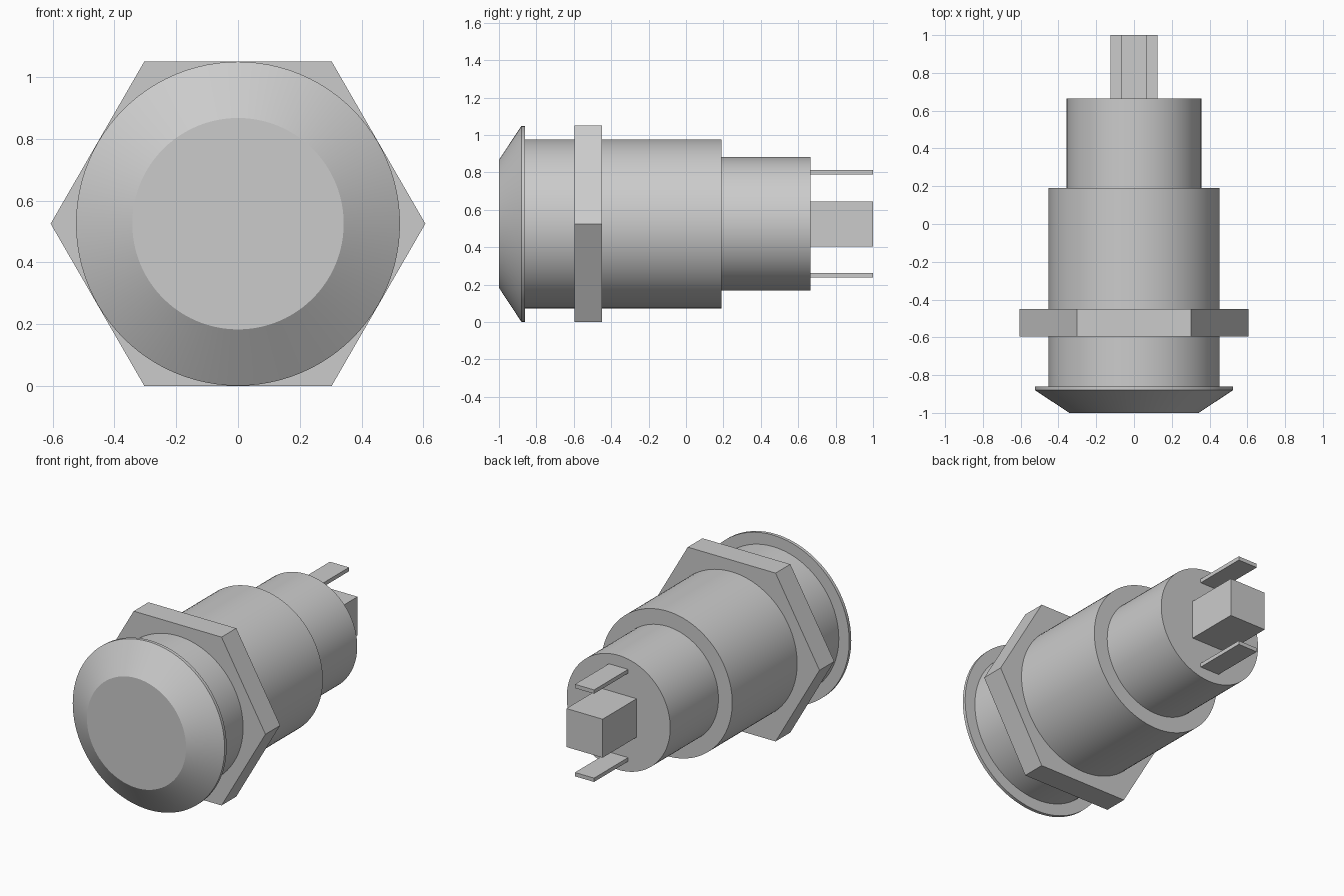
import bpy
import bmesh
from math import cos, sin, tau, radians

cube = bpy.data.objects.get("Cube")
if cube:
    bpy.data.objects.remove(cube, do_unlink=True)

AXIS_Z = 0.525

metal = bpy.data.materials.new("grey metal")
metal.use_nodes = True
GREY = (0.6, 0.6, 0.6, 1)
metal.diffuse_color = GREY
metal.node_tree.nodes["Principled BSDF"].inputs["Base Color"].default_value = GREY


def finish(name, bm, smooth=False):
    bmesh.ops.recalc_face_normals(bm, faces=bm.faces)
    mesh = bpy.data.meshes.new(name)
    bm.to_mesh(mesh)
    bm.free()
    mesh.materials.append(metal)
    obj = bpy.data.objects.new(name, mesh)
    bpy.context.collection.objects.link(obj)
    if smooth:
        bpy.ops.object.select_all(action="DESELECT")
        obj.select_set(True)
        bpy.context.view_layer.objects.active = obj
        bpy.ops.object.shade_smooth_by_angle(angle=radians(20))
    return obj


def turned(name, profile, sides=96):
    """Closed solid of (radius, y) rings around the long axis."""
    bm = bmesh.new()
    rings = [[bm.verts.new((r * cos(tau * i / sides), y, AXIS_Z + r * sin(tau * i / sides)))
              for i in range(sides)] for r, y in profile]
    for a, b in zip(rings, rings[1:]):
        for i in range(sides):
            j = (i + 1) % sides
            bm.faces.new((a[i], a[j], b[j], b[i]))
    bm.faces.new(rings[0])
    bm.faces.new(rings[-1])
    return finish(name, bm, smooth=sides > 6)


def box(name, size, center):
    bm = bmesh.new()
    bmesh.ops.create_cube(bm, size=1)
    bmesh.ops.scale(bm, vec=size, verts=bm.verts)
    bmesh.ops.translate(bm, vec=center, verts=bm.verts)
    return finish(name, bm)


# Bevelled front cap with a thin rim, then the stepped barrel
turned("front_cap", [(0.342, -1), (0.524, -0.88), (0.524, -0.86)])
turned("barrel", [(0.452, -0.86), (0.452, 0.19), (0.357, 0.19), (0.357, 0.665)])

# Hexagonal lock nut
turned("hex_nut", [(0.606, -0.595), (0.606, -0.45)], sides=6)

# Rear connector block and the two flat terminals
box("connector_block", (0.25, 0.335, 0.24), (0, 0.8325, AXIS_Z))
for name, side in (("upper_terminal", 1), ("lower_terminal", -1)):
    box(name, (0.132, 0.335, 0.024), (0, 0.8325, AXIS_Z + side * 0.275))
